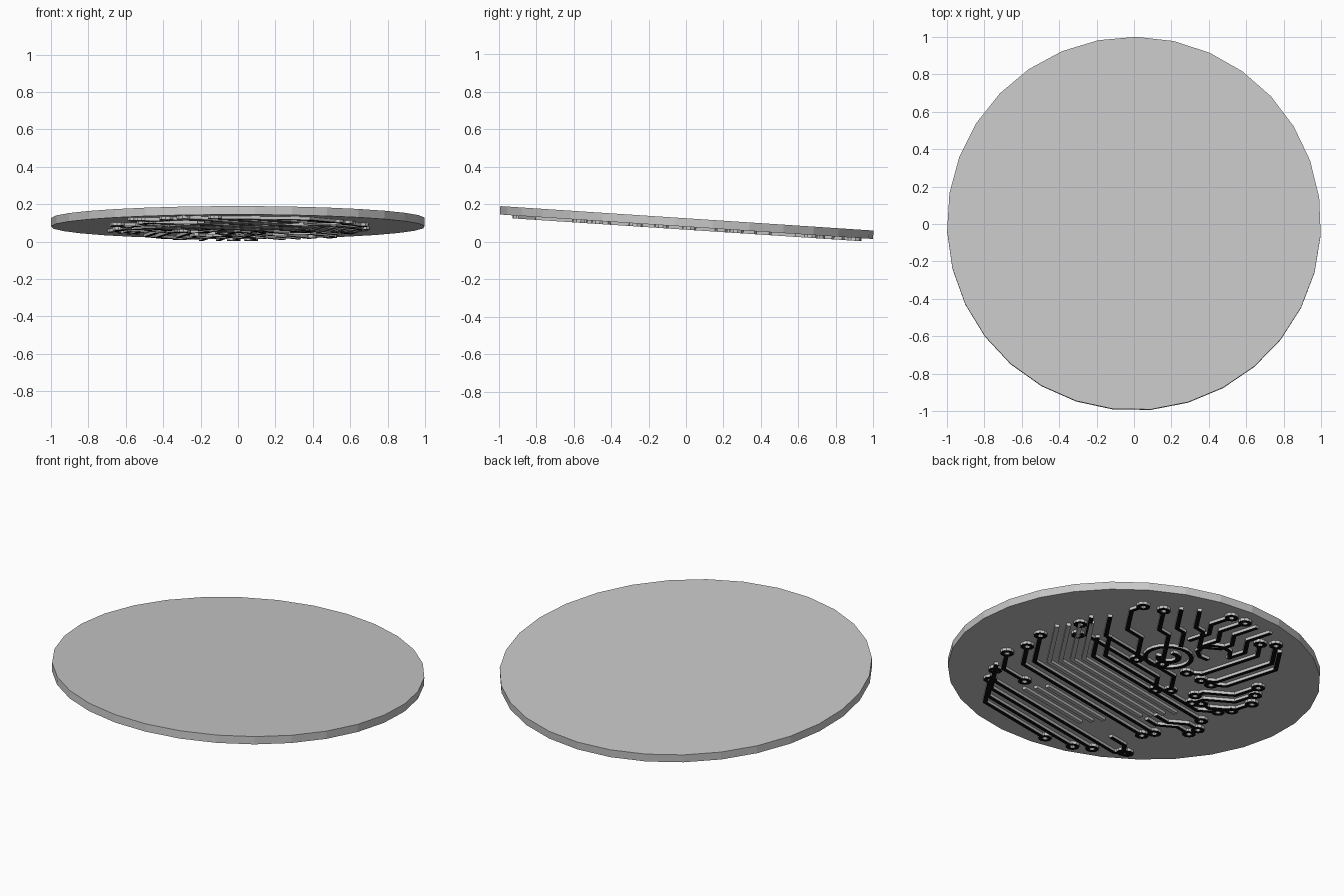
import bpy, bmesh, math
from mathutils import Matrix, Vector

if "Cube" in bpy.data.objects:
    bpy.data.objects.remove(bpy.data.objects["Cube"])

THICK, DEPTH, WIDTH, PAD = 0.045, 0.016, 0.024, 0.026
# the whole model leans down toward the back; the circuit is also turned a little
PLACE = (Matrix.Translation((0, 0, 0.08)) @ Matrix.Rotation(math.radians(-3.75), 4, 'X')
         @ Matrix.Rotation(math.radians(11), 4, 'Z'))


def material(name, value):
    mat = bpy.data.materials.new(name)
    mat.use_nodes = True
    mat.diffuse_color = (value, value, value, 1)
    mat.node_tree.nodes["Principled BSDF"].inputs["Base Color"].default_value = mat.diffuse_color
    return mat


GREY = material("light grey", 0.58)
BLACK = material("black", 0.004)


def finish(name, bm, dark_underside=False):
    bmesh.ops.recalc_face_normals(bm, faces=bm.faces)
    bm.normal_update()
    if dark_underside:
        for f in bm.faces:
            f.material_index = int(f.normal.z < -0.5)
    bm.transform(PLACE)
    mesh = bpy.data.meshes.new(name)
    bm.to_mesh(mesh)
    bm.free()
    mesh.materials.append(GREY)
    mesh.materials.append(BLACK)
    obj = bpy.data.objects.new(name, mesh)
    bpy.context.collection.objects.link(obj)
    return obj


def strip(bm, pts, closed=False, width=WIDTH):
    """Raised flat bar with mitred corners along a 2D path."""
    n, rings = len(pts), []
    for i, p in enumerate(pts):
        before = p - pts[i - 1] if closed or i else pts[1] - p
        after = pts[(i + 1) % n] - p if closed or i < n - 1 else before
        a, b = before.normalized(), after.normalized()
        mid = (a + b).normalized()
        side = Vector((-mid.y, mid.x)) * (width / 2 / max(mid.dot(a), 0.4))
        rings.append([bm.verts.new((q.x, q.y, z)) for q, z in
                      ((p - side, 0.001), (p + side, 0.001), (p + side, -DEPTH), (p - side, -DEPTH))])
    for i in range(n if closed else n - 1):
        r, s = rings[i], rings[(i + 1) % n]
        for k in range(4):
            bm.faces.new((r[k], r[(k + 1) % 4], s[(k + 1) % 4], s[k]))
    if not closed:
        bm.faces.new(rings[0])
        bm.faces.new(rings[-1])


def arc(center, radius, start=0, sweep=360, steps=10):
    last = steps if sweep == 360 else steps - 1
    return [Vector(center) + radius * Vector((math.cos(t), math.sin(t)))
            for t in (math.radians(start + sweep * i / last) for i in range(steps))]


COMPASS = {"N": (0, 1), "S": (0, -1), "E": (1, 0), "W": (-1, 0)}


def trace(bm, start, path):
    """Path words are compass steps in hundredths; 'o' at an end adds a ring pad."""
    words = path.split()
    pts = [Vector(start) / 100]
    for word in words:
        if word != "o":
            letters = word.rstrip("0123456789")
            step = sum((Vector(COMPASS[c]) for c in letters), Vector((0, 0)))
            pts.append(pts[-1] + step * int(word[len(letters):]) / 100)
    for flag, end, inner in ((words[0], 0, 1), (words[-1], -1, -2)):
        if flag == "o":
            center = pts[end].copy()
            strip(bm, arc(center, PAD), closed=True, width=0.022)
            pts[end] += (pts[inner] - center).normalized() * PAD
    strip(bm, pts)


def bundle(name, rows, dark=True):
    bm = bmesh.new()
    for u, v, path, count in rows:
        for i in range(count):
            trace(bm, (u - 2.5 * i, v + 6 * i), path)
    finish(name, bm, dark)


# disc
bm = bmesh.new()
bmesh.ops.create_cone(bm, cap_ends=True, segments=31, radius1=1.0, radius2=1.0, depth=THICK,
                      matrix=Matrix.Translation((0, 0, THICK / 2)))
finish("disc", bm)

# long parallel tracks across the middle
bundle("plain_tracks", [(69, 3, "SW30 W78", 4)], dark=False)
bundle("plain_short_tracks", [(22, -58, "W48", 3)], dark=False)
bundle("middle_tracks", [
    (47, 13, "SW16 W92 o", 1),
    (44, 19, "SW16 W78 NW8 o", 1),
    (-43, -26, "W8 NW8 W10 o", 1),
    (-42, -19, "W10 NW8 W8 o", 1)])

# tracks sweeping in from the left edge
bundle("left_tracks", [
    (67, 25, "SW15 W60 SW11 o", 1),
    (62, 34, "SW16 W58 SW12 o", 1),
    (64, 15, "o SW9 o", 1),
    (61, 56, "o S8 SW16 W12 SW18 o", 1),
    (51, 62, "o SW16 W8 SW24 o", 1),
    (47, 71, "SW16 W6 SW12", 1),
    (40, 78, "SW14 W6 SW14", 1)])

# tracks around the back and right edge
bundle("back_tracks", [
    (24, 87, "o S14 SW8 S14", 1),
    (15, 89, "o S17 SW8 S12", 1),
    (7, 91, "S16 SW8 S8 SE6", 1),
    (-2, 93, "S16 SW10 S12", 1),
    (-9, 80, "o SW10 S38 SE6 o", 1),
    (-15, 86, "o SW15 S38 SE6 o", 1),
    (-22, 83, "SW15 S34 SE6 o", 1)])
bundle("right_tracks", [
    (-48, 47, "o S16 SE12 S6 o", 1),
    (-54, 40, "o S14 SE12 S8 o", 1),
    (-61, 32, "o S12 SE10 E6 o", 1),
    (-61, 18, "o SE8 E8 o", 1)])

# tracks toward the front edge
bundle("front_tracks", [
    (66, -11, "o SW22 W102 o", 1),
    (60, -25, "o SW15 W101 o", 1),
    (60, -39, "o SW13 W18 o", 1),
    (53, -52, "SW13 W103 NW5 o", 1),
    (48, -57, "o SW15 W86 o", 1),
    (44, -62, "SW17 W72 o", 1),
    (41, -66, "o SW19 W51 o", 1),
    (-48, -55, "W12 SW6 o", 1)])

# round hub with an open ring inside and a loop beside it
bm = bmesh.new()
hub = (0.07, 0.295)
strip(bm, arc(hub, 0.125, steps=20), closed=True)
strip(bm, arc(hub, 0.055, 60, 270, 12), width=0.03)
strip(bm, arc((-0.03, 0.53), 0.09, 150, -270, 8))
finish("hub_rings", bm, True)
